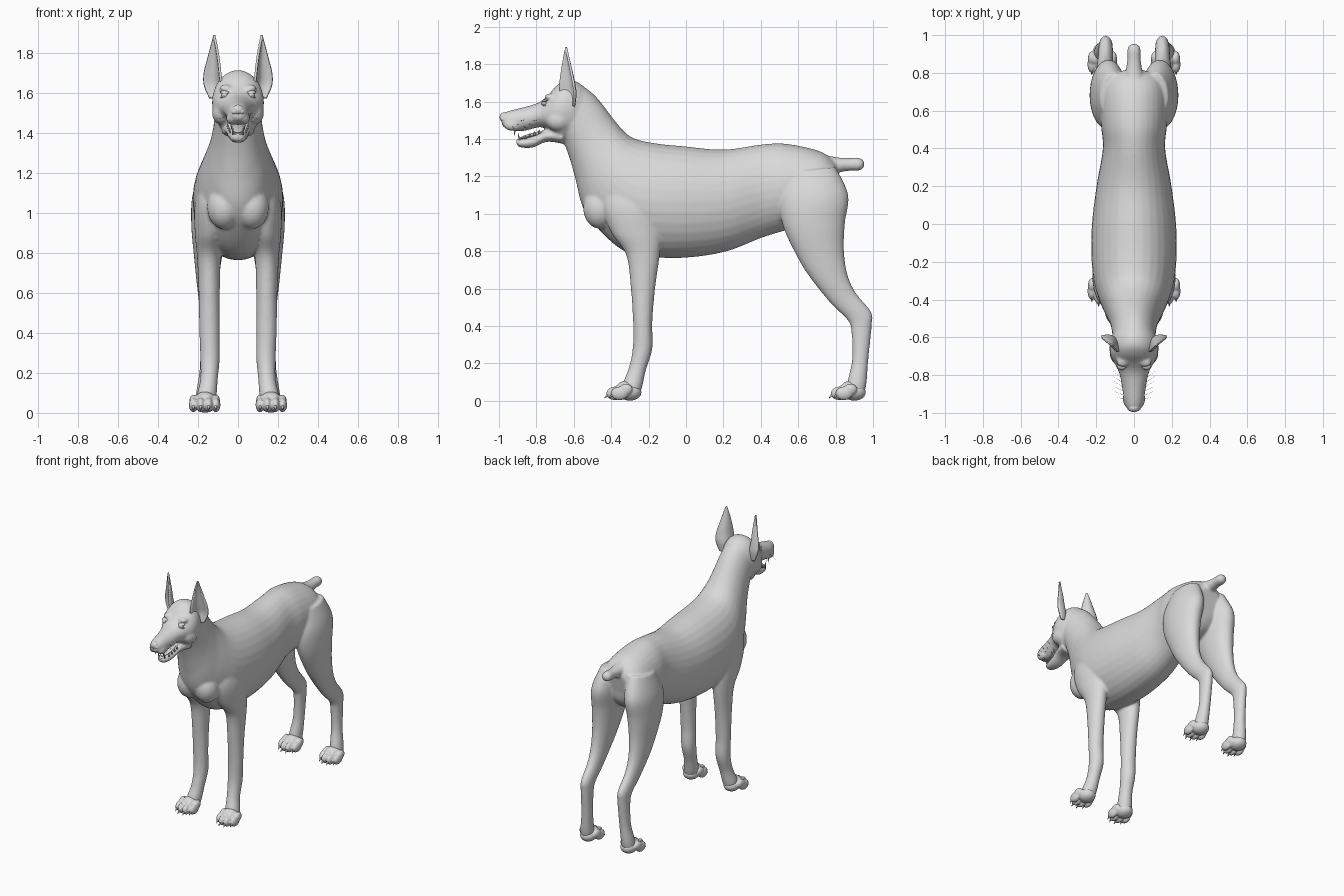
import bpy, bmesh, math
from mathutils import Vector, Matrix

grey = bpy.data.materials.new("plain grey")
grey.diffuse_color = (0.7, 0.7, 0.7, 1)


def spline(rows, steps):
    """Catmull-Rom interpolation through rows of numbers."""
    rows = [Vector(r) for r in rows]
    out = []
    for i in range(len(rows) - 1):
        p0, p1 = rows[max(i - 1, 0)], rows[i]
        p2, p3 = rows[i + 1], rows[min(i + 2, len(rows) - 1)]
        for s in range(steps):
            t = s / steps
            out.append(0.5 * (2 * p1 + (p2 - p0) * t + (2 * p0 - 5 * p1 + 4 * p2 - p3) * t * t
                              + (3 * p1 - p0 - 3 * p2 + p3) * t ** 3))
    return out + [rows[-1]]


def loft(bm, rows, side=1, n=32, steps=6):
    """Row: y, z of one edge; y, z of the other edge; centre x; half width."""
    rings = []
    for ya, za, yb, zb, xc, w in spline(rows, steps):
        ring = []
        for k in range(n):
            a = 2 * math.pi * k / n
            c, s = (1 + math.cos(a)) / 2, math.sin(a)
            ring.append(bm.verts.new((side * (xc + w * s), yb + (ya - yb) * c, zb + (za - zb) * c)))
        rings.append(ring)
    for r, q in zip(rings, rings[1:]):
        for k in range(n):
            bm.faces.new((r[k], r[(k + 1) % n], q[(k + 1) % n], q[k]))
    bm.faces.new(rings[0])
    bm.faces.new(rings[-1])


def ball(bm, loc, radii, rot=0):
    m = Matrix.Translation(loc) @ Matrix.Rotation(rot, 4, 'X') @ Matrix.Diagonal((*radii, 1))
    bmesh.ops.create_uvsphere(bm, u_segments=24, v_segments=16, radius=1, matrix=m)


def spike(bm, base, tip, r):
    base, tip = Vector(base), Vector(tip)
    d = tip - base
    m = Matrix.Translation((base + tip) / 2) @ d.to_track_quat('Z', 'Y').to_matrix().to_4x4()
    bmesh.ops.create_cone(bm, cap_ends=True, segments=10, radius1=r, radius2=r * 0.15,
                          depth=d.length, matrix=m)


def finish(name, bm, voxel=0, smooth=0):
    bmesh.ops.recalc_face_normals(bm, faces=bm.faces)
    me = bpy.data.meshes.new(name)
    bm.to_mesh(me)
    bm.free()
    for p in me.polygons:
        p.use_smooth = True
    me.materials.append(grey)
    ob = bpy.data.objects.new(name, me)
    bpy.context.collection.objects.link(ob)
    if voxel:
        m = ob.modifiers.new("merge", 'REMESH')
        m.mode, m.voxel_size, m.use_smooth_shade = 'VOXEL', voxel, True
        m = ob.modifiers.new("soften", 'SMOOTH')
        m.factor, m.iterations = 0.5, smooth
    return ob


# Torso and neck
torso = [(.82, 1.25, .79, 1.10, 0, .07), (.78, 1.295, .77, 1.02, 0, .14),
         (.70, 1.34, .70, .95, 0, .175), (.53, 1.375, .53, .91, 0, .175),
         (.40, 1.37, .40, .87, 0, .165), (.20, 1.343, .22, .80, 0, .197),
         (0, 1.36, .02, .767, 0, .222), (-.15, 1.375, -.17, .768, 0, .226),
         (-.27, 1.40, -.33, .80, 0, .213), (-.33, 1.44, -.47, .92, 0, .183),
         (-.39, 1.51, -.55, 1.03, 0, .15), (-.45, 1.59, -.59, 1.18, 0, .127),
         (-.50, 1.645, -.62, 1.29, 0, .118), (-.56, 1.69, -.66, 1.40, 0, .112)]
# Skull and muzzle
skull = [(-.52, 1.655, -.60, 1.40, 0, .10), (-.58, 1.705, -.64, 1.385, 0, .122),
         (-.64, 1.715, -.68, 1.39, 0, .13), (-.69, 1.687, -.715, 1.42, 0, .122),
         (-.74, 1.632, -.75, 1.455, 0, .10), (-.79, 1.594, -.79, 1.462, 0, .078),
         (-.86, 1.572, -.87, 1.442, 0, .063), (-.93, 1.555, -.93, 1.445, 0, .053),
         (-.975, 1.54, -.97, 1.46, 0, .04), (-.987, 1.53, -.985, 1.475, 0, .03)]
jaw = [(-.66, 1.44, -.66, 1.375, 0, .085), (-.74, 1.45, -.745, 1.385, 0, .065),
       (-.80, 1.425, -.815, 1.355, 0, .051), (-.87, 1.402, -.875, 1.353, 0, .04),
       (-.908, 1.40, -.905, 1.363, 0, .026)]
tail = [(.72, 1.32, .74, 1.22, 0, .06), (.80, 1.303, .82, 1.222, 0, .045),
        (.87, 1.298, .87, 1.23, 0, .036), (.92, 1.30, .92, 1.23, 0, .036),
        (.945, 1.29, .945, 1.24, 0, .026), (.953, 1.275, .953, 1.255, 0, .01)]
front_leg = [(-.42, 1.22, -.22, 1.25, .105, .055), (-.45, 1.05, -.14, 1.05, .13, .085),
             (-.40, .90, -.13, .90, .14, .076), (-.32, .78, -.14, .78, .145, .06),
             (-.295, .60, -.165, .60, .144, .053), (-.283, .42, -.18, .42, .143, .051),
             (-.285, .28, -.18, .28, .14, .049), (-.305, .18, -.215, .16, .145, .044),
             (-.335, .10, -.235, .07, .157, .05), (-.34, .06, -.25, .03, .162, .046)]
hind_leg = [(.55, 1.22, .80, 1.25, .11, .07), (.50, 1.08, .868, 1.10, .133, .095),
            (.52, .93, .85, .95, .145, .089), (.60, .76, .845, .80, .15, .07),
            (.67, .65, .865, .67, .153, .055), (.775, .52, .91, .575, .152, .043),
            (.865, .43, .99, .475, .15, .038), (.885, .36, .993, .40, .15, .037),
            (.888, .22, .975, .22, .155, .037), (.865, .11, .965, .09, .166, .044),
            (.86, .06, .95, .03, .168, .044)]
bm = bmesh.new()
for rows in (torso, skull, jaw, tail):
    loft(bm, rows)
for s in (1, -1):
    loft(bm, front_leg, s)
    loft(bm, hind_leg, s)
    ball(bm, (s * .062, -.728, 1.625), (.032, .03, .018))       # brow
    ball(bm, (s * .075, -.68, 1.50), (.055, .07, .06))          # cheek
    ball(bm, (s * .03, -.925, 1.475), (.03, .05, .033))         # lip
    ball(bm, (s * .07, -.46, 1.03), (.085, .09, .11))           # breast
finish("body", bm, .0075, 11)

# Paws with four toes and claws
for s, side in ((1, "left"), (-1, "right")):
    for name, shift in (("front", 0), ("hind", 1.2)):
        bm = bmesh.new()
        ball(bm, (s * .165, -.30 + shift, .046), (.056, .062, .045))
        ball(bm, (s * .165, -.33 + shift, .065), (.052, .05, .04), .4)
        for dx, y in ((-.056, -.355), (-.02, -.38), (.02, -.38), (.056, -.355)):
            x = s * (.167 + dx)
            ball(bm, (x, y + shift, .04), (.023, .046, .036))
            ball(bm, (x, y + .03 + shift, .058), (.021, .04, .032), .4)
        finish(f"{name}_{side}_paw", bm, .005, 3)
        bm = bmesh.new()
        for dx, y in ((-.056, -.355), (-.02, -.38), (.02, -.38), (.056, -.355)):
            x = s * (.167 + dx)
            spike(bm, (x, y - .035 + shift, .036), (x, y - .056 + shift, .014), .009)
        finish(f"{name}_{side}_claws", bm)

# Ears: cupped pointed shells opening forward and outward
ear_rows = [(.112, -.618, 1.575, .036, .02), (.118, -.622, 1.64, .058, .04),
            (.122, -.628, 1.70, .055, .036), (.120, -.634, 1.77, .038, .024),
            (.120, -.64, 1.84, .018, .01), (.121, -.643, 1.89, .002, .001)]
for s, side in ((1, "left"), (-1, "right")):
    bm = bmesh.new()
    grid = []
    for x, y, z, w, cup in spline(ear_rows, 5):
        line = []
        for k in range(13):
            u = k / 6 - 1
            b = cup * (1 - u * u) - cup * .4
            line.append(bm.verts.new((s * (x + .74 * w * u - .55 * b), y + .67 * w * u + .8 * b, z)))
        grid.append(line)
    for a, b in zip(grid, grid[1:]):
        for k in range(12):
            bm.faces.new((a[k], a[k + 1], b[k + 1], b[k]))
    ob = finish(f"{side}_ear", bm)
    m = ob.modifiers.new("thickness", 'SOLIDIFY')
    m.thickness, m.offset = .012, 0

    # Eye with lids
    bm = bmesh.new()
    ball(bm, (s * .066, -.757, 1.592), (.017, .017, .015))
    finish(f"{side}_eye", bm)
    bm = bmesh.new()
    ball(bm, (s * .066, -.752, 1.605), (.024, .02, .008), .3)
    ball(bm, (s * .066, -.752, 1.579), (.022, .018, .007), -.3)
    finish(f"{side}_eyelids", bm)

# Nose, with wings beside the nostrils
bm = bmesh.new()
ball(bm, (0, -.972, 1.517), (.03, .025, .026))
for s in (1, -1):
    ball(bm, (s * .02, -.972, 1.508), (.015, .02, .016))
finish("nose", bm, .003, 3)

# Tongue and teeth
bm = bmesh.new()
ball(bm, (0, -.81, 1.424), (.032, .085, .011), .25)
finish("tongue", bm)
bm = bmesh.new()
for s in (1, -1):
    spike(bm, (s * .033, -.915, 1.455), (s * .033, -.918, 1.418), .007)
    spike(bm, (s * .024, -.89, 1.395), (s * .026, -.898, 1.432), .006)
    for k in range(4):
        spike(bm, (s * (.04 + .004 * k), -.86 + .025 * k, 1.40 + .01 * k),
              (s * (.04 + .004 * k), -.86 + .025 * k, 1.422 + .01 * k), .007)
finish("teeth", bm)

# Whiskers
bm = bmesh.new()
for s in (1, -1):
    for k in range(6):
        y, z = -.93 + .02 * k, 1.47 + .012 * (k % 3)
        spike(bm, (s * .045, y, z), (s * .11, y + .02 + .006 * k, z - .03 + .02 * (k % 3)), .001)
finish("whiskers", bm)
